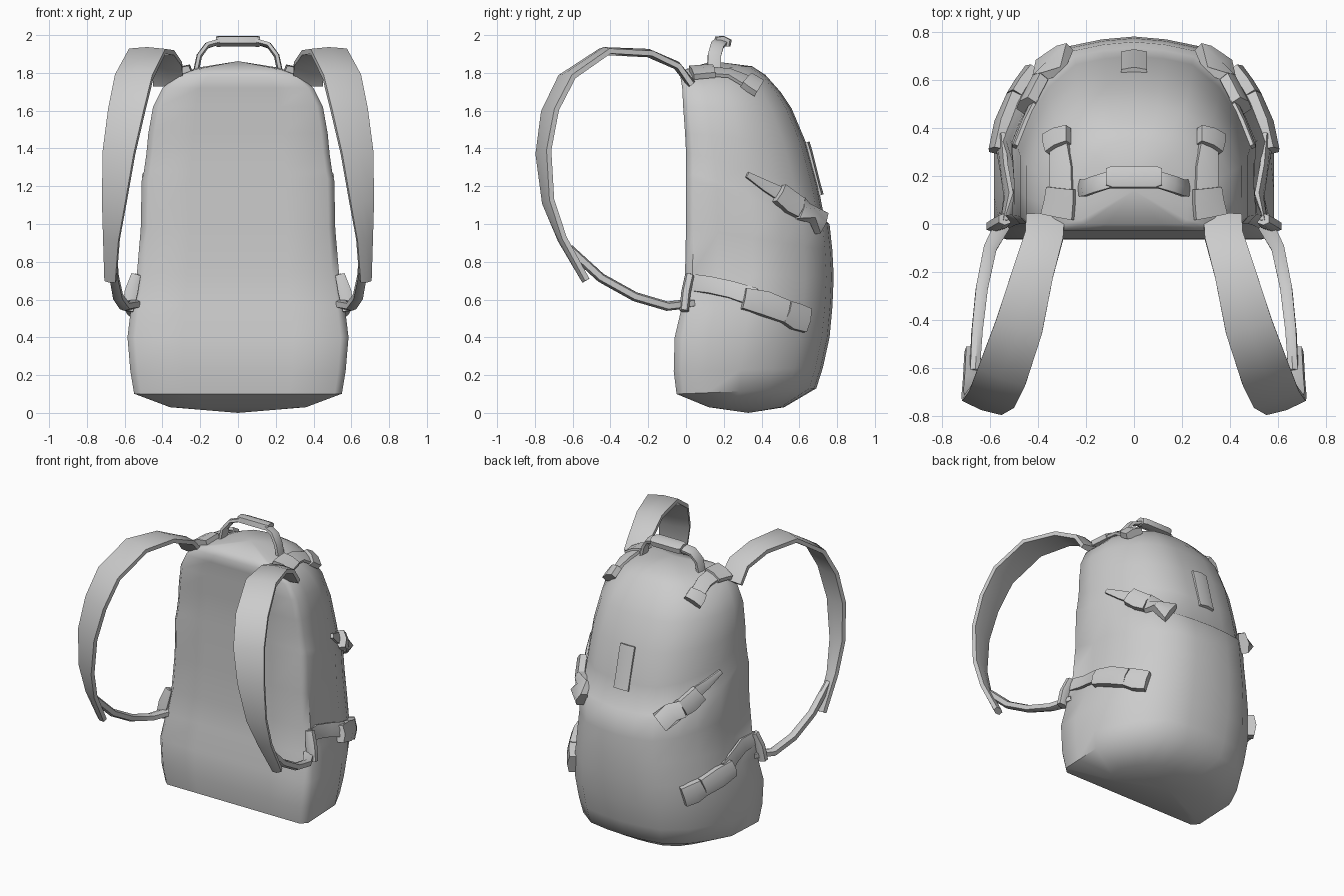
import bpy, bmesh, math
from mathutils import Vector
from mathutils.bvhtree import BVHTree

if "Cube" in bpy.data.objects:
    bpy.data.objects.remove(bpy.data.objects["Cube"])

fabric = bpy.data.materials.new("grey fabric")
fabric.use_nodes = True
GREY = (0.6, 0.6, 0.6, 1)
fabric.diffuse_color = GREY
fabric.node_tree.nodes["Principled BSDF"].inputs["Base Color"].default_value = GREY


def finish(name, bm, angle):
    bmesh.ops.recalc_face_normals(bm, faces=bm.faces)
    me = bpy.data.meshes.new(name)
    bm.to_mesh(me)
    bm.free()
    me.materials.append(fabric)
    ob = bpy.data.objects.new(name, me)
    bpy.context.collection.objects.link(ob)
    bpy.ops.object.select_all(action='DESELECT')
    ob.select_set(True)
    bpy.context.view_layer.objects.active = ob
    bpy.ops.object.shade_smooth_by_angle(angle=math.radians(angle))
    return ob


def bridge(bm, rings):
    for a, b in zip(rings, rings[1:]):
        n = len(a)
        for i in range(n):
            j = (i + 1) % n
            bm.faces.new((a[i], a[j], b[j], b[i]))


# Body: D-shaped sections stacked upward, each (front z, back z, half width, front y, back y, side pinch)
SECTIONS = [
    (0.03, 0.03, 0.36, 0.12, 0.52, 0), (0.10, 0.13, 0.55, -0.05, 0.69, 0),
    (0.22, 0.24, 0.57, -0.065, 0.725, 0), (0.40, 0.40, 0.585, -0.06, 0.76, 0),
    (0.57, 0.56, 0.565, -0.02, 0.775, 0.03), (0.74, 0.72, 0.535, -0.005, 0.782, 0.05),
    (0.98, 0.86, 0.515, 0.0, 0.775, 0.035), (1.24, 1.00, 0.51, 0.0, 0.76, 0.01),
    (1.28, 1.02, 0.50, 0.0, 0.735, 0.0), (1.38, 1.20, 0.485, 0.0, 0.70, 0),
    (1.48, 1.42, 0.475, -0.005, 0.64, 0), (1.62, 1.61, 0.45, -0.015, 0.56, 0),
    (1.72, 1.70, 0.40, -0.02, 0.50, 0), (1.78, 1.79, 0.33, -0.03, 0.42, 0),
    (1.82, 1.835, 0.22, 0.0, 0.35, 0)]
OUTLINE = [(0, 0), (0.5, 0), (0.93, 0), (1, 0.05), (1, 0.22), (1, 0.45),
           (0.87, 0.66), (0.74, 0.81), (0.5, 0.95), (0.25, 0.985), (0, 1)]
FULL = OUTLINE + [(-u, v) for u, v in OUTLINE[-2:0:-1]]
bm = bmesh.new()
rings = []
for zf, zb, w, yf, yb, pinch in SECTIONS:
    ring = []
    for u, v in FULL:
        x = u * w - math.copysign(pinch, u) * (0.15 < v < 0.3)
        ring.append(bm.verts.new((x, yf + v * (yb - yf), zf + v * (zb - zf))))
    rings.append(ring)
bridge(bm, rings)
for ring, tip in ((rings[0], (0, 0.33, 0.0)), (rings[-1], (0, 0.14, 1.862))):
    c = bm.verts.new(tip)
    for i in range(len(ring)):
        bm.faces.new((ring[i], ring[(i + 1) % len(ring)], c))
bmesh.ops.recalc_face_normals(bm, faces=bm.faces)
tree = BVHTree.FromBMesh(bm)
finish("pack_body", bm, 55)


# Soft flat band along a path; each station has a width and a direction across the band
def band(name, pts, widths, thick, across, mirror=True):
    pts = [Vector(p) for p in pts]
    for sx in ((1, -1) if mirror else (1,)):
        bm = bmesh.new()
        rings = []
        for i, p in enumerate(pts):
            t = (pts[min(i + 1, len(pts) - 1)] - pts[max(i - 1, 0)]).normalized()
            s = Vector(across[i] if isinstance(across, list) else across)
            s = (s - t * s.dot(t)).normalized()
            n = s.cross(t)
            ring = []
            for a, b in ((-.5, -.3), (0, -.5), (.5, -.3), (.5, .3), (0, .5), (-.5, .3)):
                q = p + s * a * widths[i] + n * b * thick
                ring.append(bm.verts.new((q.x * sx, q.y, q.z)))
            rings.append(ring)
        bridge(bm, rings)
        bm.faces.new(rings[0])
        bm.faces.new(rings[-1])
        side = "" if not mirror else "_left" if sx > 0 else "_right"
        finish(name + side, bm, 50)


# Band lying on the body; path given on the side (y, z) or on the top (x, y)
def laid(name, path, widths, thick, lift, top=False):
    pts, norms = [], []
    for a, b in path:
        o, d = (((a, b, 3), (0, 0, -1)) if top else ((3, a, b), (-1, 0, 0)))
        hit, n, _, _ = tree.ray_cast(Vector(o), Vector(d))
        pts.append(hit + n * lift)
        norms.append(n)
    across = []
    for i, n in enumerate(norms):
        t = pts[min(i + 1, len(pts) - 1)] - pts[max(i - 1, 0)]
        across.append(tuple(n.cross(t)))
    band(name, pts, widths, thick, across)


# Padded shoulder straps
STRAP = [(0.37, 0.03, 1.74, .16), (0.375, -0.05, 1.84, .16), (0.42, -0.2, 1.905, .17),
         (0.48, -0.43, 1.915, .20), (0.55, -0.63, 1.78, .21), (0.59, -0.72, 1.6, .20),
         (0.63, -0.755, 1.38, .175), (0.655, -0.73, 1.12, .13), (0.67, -0.655, 0.92, .085),
         (0.675, -0.53, 0.70, .06)]
band("shoulder_strap", [p[:3] for p in STRAP], [p[3] for p in STRAP], 0.045,
     [(1, 0.35 * min(1, i / 4), 0) for i in range(len(STRAP))])

# Lower webbing running back to the body
band("strap_webbing", [(0.665, -0.62, .87), (0.655, -0.45, .715), (0.635, -0.27, .615),
                       (0.60, -0.1, .565), (0.53, 0.03, .58)],
     [.04, .045, .05, .055, .07], 0.05, (1, 0.2, 0))
band("webbing_anchor", [(0.585, -0.01, 0.54), (0.565, 0.0, 0.64), (0.54, 0.02, 0.73)],
     [.06, .07, .05], 0.05, (1, 0, 0))

# Compression straps and buckles on the sides
laid("lower_side_strap", [(0.02, 0.69), (0.12, 0.675), (0.24, 0.65), (0.36, 0.61)],
     [.09, .09, .09, .10], 0.03, 0.012)
laid("lower_buckle", [(0.31, 0.60), (0.41, 0.575), (0.52, 0.535)], [.11, .13, .12], 0.07, 0.02)
laid("lower_buckle_tip", [(0.52, 0.535), (0.57, 0.51), (0.625, 0.49)], [.12, .14, .13], 0.07, 0.02)
laid("upper_side_strap", [(0.32, 1.26), (0.42, 1.20), (0.51, 1.15)], [.03, .06, .08], 0.025, 0.008)
laid("upper_buckle", [(0.48, 1.16), (0.54, 1.11), (0.59, 1.08)], [.11, .12, .11], 0.07, 0.025)
laid("upper_buckle_tip", [(0.59, 1.08), (0.64, 1.04), (0.70, 1.0)], [.12, .13, .13], 0.07, 0.025)

# Load straps on the top
laid("top_buckle", [(0.315, 0.03), (0.305, 0.09), (0.30, 0.15)], [.14, .13, .12], 0.05, 0.015, True)
laid("top_strap", [(0.30, 0.14), (0.30, 0.23), (0.305, 0.32)], [.10, .095, .09], 0.03, 0.012, True)
laid("top_strap_end", [(0.305, 0.31), (0.31, 0.345), (0.31, 0.38)], [.11, .12, .12], 0.06, 0.02, True)

# Carry handle with thicker grip
half = [(0.22, 0.15, 1.82), (0.205, 0.15, 1.89), (0.165, 0.165, 1.945), (0.10, 0.185, 1.965)]
loop = half + [(-x, y, z) for x, y, z in half[::-1]]
band("carry_handle", loop, [.07] * 8, 0.03, (0, 1, -0.2), False)
band("handle_grip", [(-.115, .195, 1.965), (-.09, .195, 1.967), (.09, .195, 1.967), (.115, .195, 1.965)],
     [.07, .09, .09, .07], 0.058, (0, 1, -0.2), False)

# Pad on the upper back
band("back_pad", [(0, 0.705, 1.15), (0, 0.69, 1.2), (0, 0.645, 1.38), (0, 0.63, 1.43)],
     [.11] * 4, 0.05, (1, 0, 0), False)
